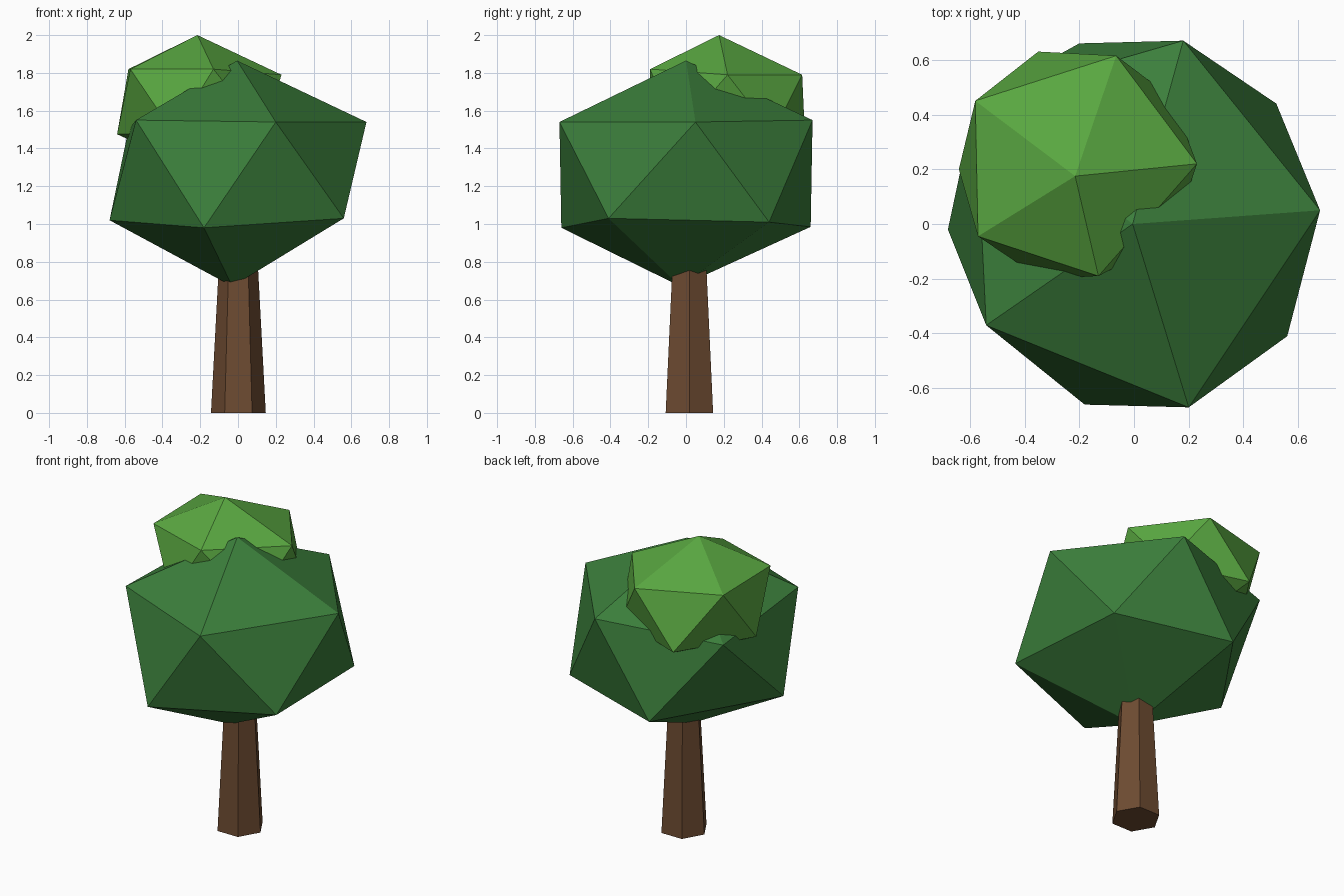
import bpy
import bmesh
from mathutils import Matrix

cube = bpy.data.objects.get("Cube")
if cube:
    bpy.data.objects.remove(cube, do_unlink=True)


def make_material(name, rgb):
    mat = bpy.data.materials.new(name)
    mat.use_nodes = True
    color = (*rgb, 1)
    mat.diffuse_color = color
    shader = mat.node_tree.nodes["Principled BSDF"]
    shader.inputs["Base Color"].default_value = color
    shader.inputs["Roughness"].default_value = 0.9
    return mat


def add_object(name, bm, mat):
    bmesh.ops.recalc_face_normals(bm, faces=bm.faces[:])
    mesh = bpy.data.meshes.new(name)
    bm.to_mesh(mesh)
    bm.free()
    mesh.materials.append(mat)
    obj = bpy.data.objects.new(name, mesh)
    bpy.context.collection.objects.link(obj)
    return obj


def foliage(name, mat, top, upper_ring, lower_ring, bottom):
    """Faceted twenty-sided clump: two staggered rings between two poles."""
    bm = bmesh.new()
    t, b = bm.verts.new(top), bm.verts.new(bottom)
    up = [bm.verts.new(p) for p in upper_ring]
    low = [bm.verts.new(p) for p in lower_ring]
    for i in range(len(up)):
        j = (i + 1) % len(up)
        bm.faces.new((t, up[i], up[j]))
        bm.faces.new((up[i], low[i], up[j]))
        bm.faces.new((up[j], low[i], low[j]))
        bm.faces.new((b, low[j], low[i]))
    return add_object(name, bm, mat)


bark = make_material("brown bark", (0.153, 0.07, 0.031))
dark_leaf = make_material("dark green leaves", (0.044, 0.21, 0.044))
light_leaf = make_material("light green leaves", (0.1, 0.385, 0.052))

# Tapered six-sided trunk
bm = bmesh.new()
bmesh.ops.create_cone(bm, cap_ends=True, segments=6, radius1=0.145, radius2=0.097,
                      depth=0.9, matrix=Matrix.Translation((0.002, 0.018, 0.45))
                      @ Matrix.Rotation(1.5708, 4, "Z"))
# Keep one corner pointing sideways
if max(v.co.x for v in bm.verts) < 0.14:
    bmesh.ops.rotate(bm, verts=bm.verts[:], cent=(0.002, 0.018, 0),
                     matrix=Matrix.Rotation(1.5708, 3, "Z"))
add_object("trunk", bm, bark)

# Large main crown, rings listed counter-clockwise
foliage("main_crown", dark_leaf, (-0.005, 0, 1.865),
        [(0.68, 0.05, 1.54), (0.18, 0.67, 1.55), (-0.58, 0.45, 1.5),
         (-0.54, -0.37, 1.55), (0.2, -0.67, 1.54)],
        [(0.52, 0.44, 1.01), (-0.2, 0.66, 0.985), (-0.68, -0.02, 1.02),
         (-0.18, -0.66, 0.98), (0.56, -0.41, 1.03)],
        (-0.03, -0.03, 0.67))

# Smaller lighter clump on the back right of the crown
foliage("upper_crown", light_leaf, (-0.215, 0.175, 2.0),
        [(0.23, 0.22, 1.79), (-0.065, 0.615, 1.79), (-0.58, 0.45, 1.82),
         (-0.57, -0.045, 1.82), (-0.13, -0.19, 1.82)],
        [(0.14, 0.46, 1.48), (-0.35, 0.63, 1.46), (-0.64, 0.2, 1.475),
         (-0.34, -0.2, 1.48), (0.14, -0.05, 1.48)],
        (-0.21, 0.2, 1.28))
